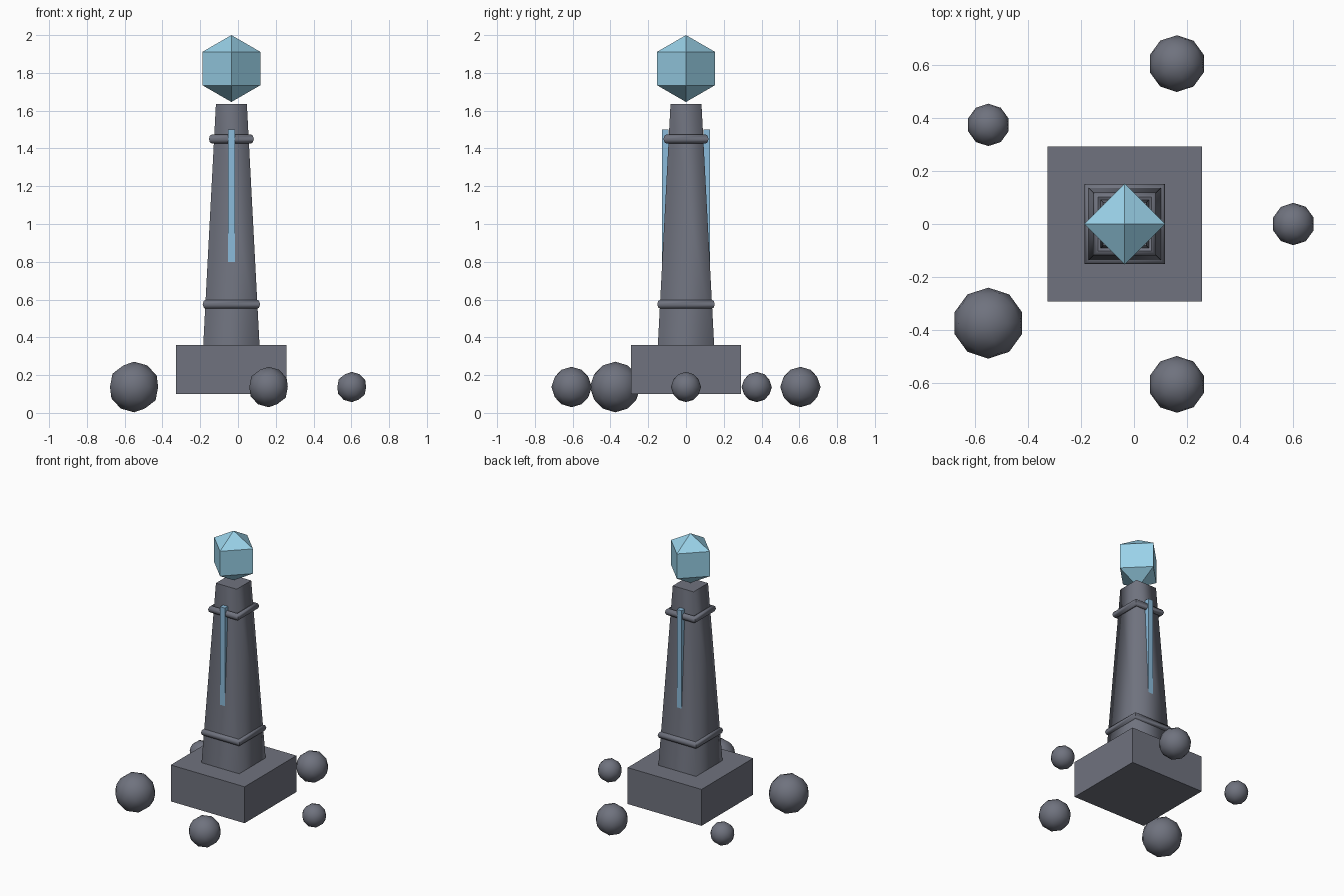
import bpy, math

if "Cube" in bpy.data.objects:
    bpy.data.objects.remove(bpy.data.objects["Cube"])

CX = -0.035  # axis of the monument


def material(name, rgb):
    m = bpy.data.materials.new(name)
    m.diffuse_color = (*rgb, 1)
    m.use_nodes = True
    m.node_tree.nodes["Principled BSDF"].inputs["Base Color"].default_value = m.diffuse_color
    return m


STONE = material("dark_stone", (0.16, 0.17, 0.21))
CRYSTAL = material("pale_crystal", (0.32, 0.64, 0.81))
GLOW = material("blue_inlay", (0.26, 0.50, 0.71))


def finish(name, mat):
    ob = bpy.context.object
    ob.name = name
    ob.data.materials.append(mat)
    return ob


def box(name, centre, size, mat):
    bpy.ops.mesh.primitive_cube_add(size=1, location=centre)
    ob = finish(name, mat)
    ob.scale = size
    bpy.ops.object.transform_apply(location=False, rotation=False, scale=True)
    return ob


# Plinth
box("plinth", (CX, 0, 0.23), (0.584, 0.584, 0.26), STONE)

# Tapered square shaft, soft shading round the sides and flat caps
z0, z1 = 0.36, 1.635
bpy.ops.mesh.primitive_cone_add(vertices=4, radius1=0.149 * math.sqrt(2),
                                radius2=0.082 * math.sqrt(2), depth=z1 - z0,
                                location=(CX, 0, (z0 + z1) / 2),
                                rotation=(0, 0, math.pi / 4))
shaft = finish("shaft", STONE)
for p in shaft.data.polygons:
    p.use_smooth = abs(p.normal.z) < 0.9

# Square bands with a round section
for name, z, outer in (("lower_band", 0.575, 0.152), ("upper_band", 1.45, 0.119)):
    bpy.ops.mesh.primitive_torus_add(major_segments=4, minor_segments=8,
                                     major_radius=outer * math.sqrt(2) - 0.025,
                                     minor_radius=0.025, location=(CX, 0, z),
                                     rotation=(0, 0, math.pi / 4))
    finish(name, STONE)
    bpy.ops.object.shade_smooth_by_angle(angle=math.radians(50))

# Inlaid strips on the front and back faces
for name, s in (("front_strip", -1), ("back_strip", 1)):
    box(name, (CX, s * 0.109, 1.15), (0.038, 0.034, 0.70), GLOW)

# Floating octahedral crystal: two joined pyramids
bpy.ops.mesh.primitive_uv_sphere_add(segments=4, ring_count=2, radius=0.177,
                                     location=(CX, 0, 1.823))
finish("crystal", CRYSTAL)

# Five stones orbiting the plinth
for i, r in enumerate((0.08, 0.107, 0.08, 0.134, 0.107)):
    a = i * math.tau / 5
    bpy.ops.mesh.primitive_ico_sphere_add(
        subdivisions=2, radius=r,
        location=(CX + 0.637 * math.cos(a), 0.637 * math.sin(a), 0.137))
    finish(f"orbiting_stone_{i + 1}", STONE)
    bpy.ops.object.shade_smooth()
